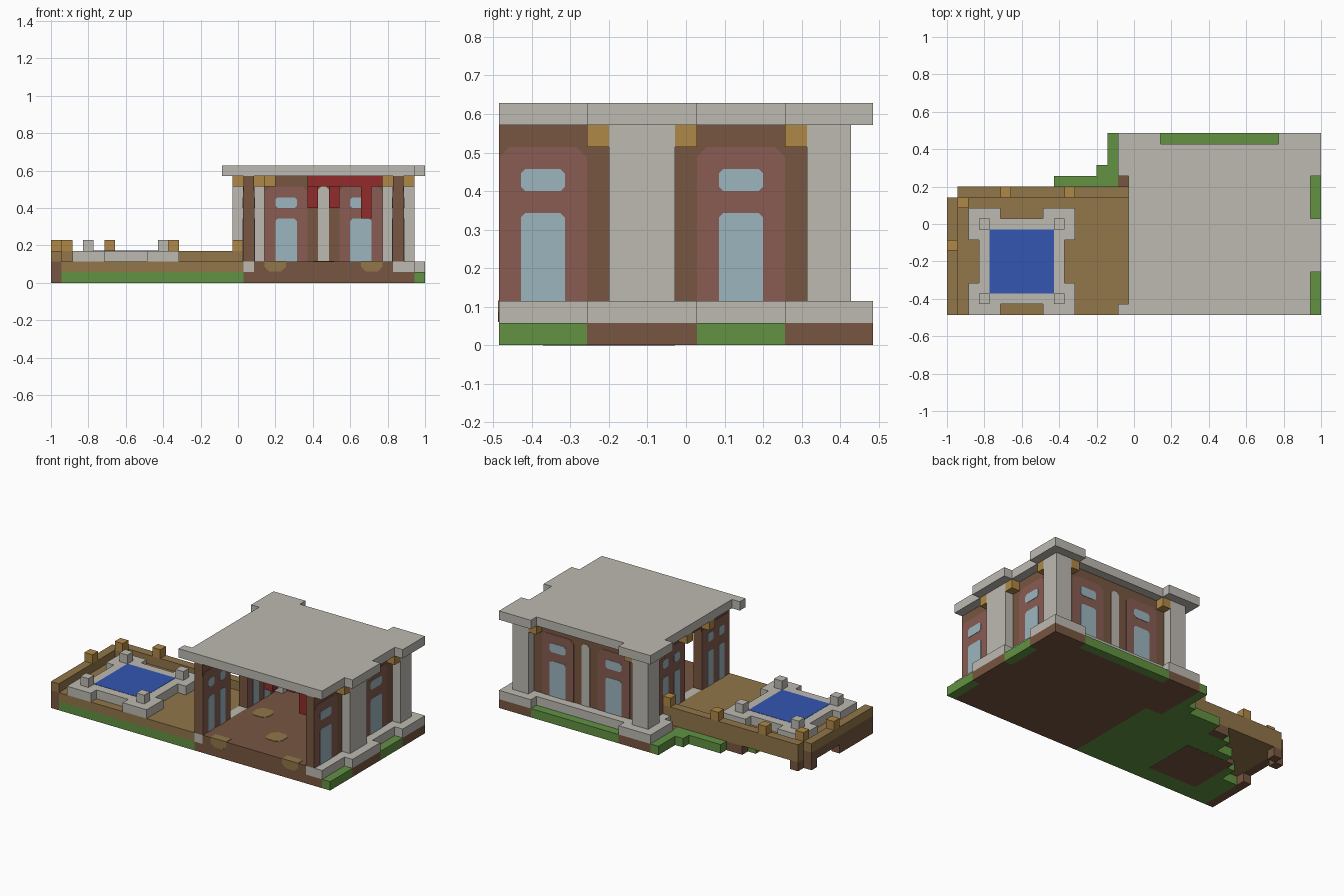
import bpy
import bmesh
from mathutils import Vector

default_cube = bpy.data.objects.get("Cube")
if default_cube:
    bpy.data.objects.remove(default_cube, do_unlink=True)

UNIT = 2 / 35                      # one building block
ORIGIN = Vector((-1, -17 * UNIT / 2, 0))


def material(name, hex_colour):
    channels = [c / 255 for c in bytes.fromhex(hex_colour)]
    linear = [((c + 0.055) / 1.055) ** 2.4 for c in channels] + [1]
    mat = bpy.data.materials.new(name)
    mat.use_nodes = True
    mat.diffuse_color = linear
    shader = mat.node_tree.nodes["Principled BSDF"]
    shader.inputs["Base Color"].default_value = linear
    shader.inputs["Roughness"].default_value = 1
    return mat


STONE = material("pale stone", "BDBAB2")
BROWN = material("earth brown", "775641")
TAN = material("tan wood", "92764A")
GOLD = material("golden wood", "B08846")
BRICK = material("dusty brick", "885C52")
GLASS = material("pale glass", "9CB5BE")
RED = material("red cloth", "932B2B")
GRASS = material("grass green", "629242")
WATER = material("pool blue", "3456B2")


def finish(name, colour, bm):
    bmesh.ops.recalc_face_normals(bm, faces=bm.faces)
    mesh = bpy.data.meshes.new(name)
    bm.to_mesh(mesh)
    bm.free()
    mesh.materials.append(colour)
    bpy.context.collection.objects.link(bpy.data.objects.new(name, mesh))


def blocks(name, colour, *boxes):
    """Boxes on the block grid: x from, x to, y from, y to, z from, z to."""
    bm = bmesh.new()
    for box in boxes:
        low, high = Vector(box[0::2]), Vector(box[1::2])
        cube = bmesh.ops.create_cube(bm, size=1)["verts"]
        for v in cube:
            spot = [(low[a] + high[a]) / 2 + v.co[a] * (high[a] - low[a]) for a in range(3)]
            v.co = ORIGIN + Vector(spot) * UNIT
    finish(name, colour, bm)


def prism(name, colour, axis, near, far, left, right, low, high, cut_low=0, cut_high=0):
    """Rectangle with clipped corners, extruded along an axis."""
    a, b = cut_low, cut_high
    outline = [(left + a, low), (right - a, low)]
    if a:
        outline.append((right, low + a))
    outline += [(right, high - b), (right - b, high)] if b else [(right, high)]
    outline += [(left + b, high), (left, high - b)] if b else [(left, high)]
    if a:
        outline.append((left, low + a))
    bm = bmesh.new()
    rings = []
    for depth in (near, far):
        ring = []
        for p, q in outline:
            spot = {"x": (depth, p, q), "y": (p, depth, q), "z": (p, q, depth)}[axis]
            ring.append(bm.verts.new(ORIGIN + Vector(spot) * UNIT))
        rings.append(ring)
    count = len(outline)
    bm.faces.new(rings[0])
    bm.faces.new(rings[1])
    for n in range(count):
        m = (n + 1) % count
        bm.faces.new((rings[0][n], rings[0][m], rings[1][m], rings[1][n]))
    finish(name, colour, bm)


def window_panel(name, axis, wall, left, right, panes):
    """Brick panel with tall and short panes, showing on both wall faces."""
    prism(name + "_panel", BRICK, axis, wall - 0.04, wall + 1.04, left, right, 2, 9, 0, 0.45)
    for n, (start, end) in enumerate(panes):
        span = (axis, wall - 0.08, wall + 1.08, start, end)
        prism(f"{name}_tall_pane_{n}", GLASS, *span, 2, 6, 0, 0.2)
        prism(f"{name}_short_pane_{n}", GLASS, *span, 7, 8, 0.2, 0.2)


# Ground: earth under the house, lawn around it
blocks("house_earth", BROWN, (18, 34, 0, 16, 0, 1), (16, 18, 11, 16, 0, 1),
       (34, 35, 4, 9, 0, 1), (34, 35, 13, 16, 0, 1),
       (16, 20, 16, 17, 0, 1), (31, 35, 16, 17, 0, 1))
blocks("house_lawn", GRASS, (34, 35, 0, 4, 0, 1), (34, 35, 9, 13, 0, 1),
       (20, 31, 16, 17, 0, 1), (15, 16, 13, 17, 0, 1),
       (14, 15, 13, 14, 0, 1), (10, 16, 11, 13, 0, 1))
lawn_steps = [(1, 3, 5), (3, 5, 7), (5, 7, 9), (7, 18, 11)]
blocks("pool_lawn", GRASS, *[(a, b, 0, depth, 0, 1) for a, b, depth in lawn_steps])
blocks("pool_earth", BROWN, (4, 10, 2, 8, -0.02, 0.5))
blocks("terrace_feet", BROWN, (0, 1, 0, 6, 0, 1), (0, 1, 10, 11, 0, 1),
       (1, 2, 11, 12, 0, 1), (8, 10, 11, 12, 0, 1), (0, 1, 0, 11, 1, 2))

# Terrace with its low wall and posts
blocks("terrace_deck", TAN, (1, 18, 0, 11, 1, 2))
blocks("terrace_wall", TAN, (0, 1, 0, 11, 2, 3), (1, 2, 10, 11, 2, 3), (1, 18, 11, 12, 1, 3))
post_spots = [(0, 6), (1, 10), (5, 11), (11, 11), (17, 11)]
blocks("terrace_posts", GOLD, *[(x, x + 1, y, y + 1, 3, 4) for x, y in post_spots])

# Pool: rim strips, square corners, posts and water
corners = [(x, y) for x in (2, 9) for y in (0, 7)]
blocks("pool_rim", STONE, (5, 9, 1, 2, 2, 3), (5, 9, 8, 9, 2, 3),
       (3, 4, 3, 7, 2, 3), (10, 11, 3, 7, 2, 3),
       *[(x, x + 3, y, y + 3, 2, 3) for x, y in corners])
blocks("pool_posts", STONE, *[(x, x + 1, y, y + 1, 3, 4) for x in (3, 10) for y in (1, 8)])
blocks("pool_water", WATER, (4, 10, 2, 8, 2, 3.03))

# Stone plinth around the house and its earthen floor
blocks("plinth", STONE, (18, 19, 0, 14, 1, 2), (32, 34, 0, 14, 1, 2),
       (34, 35, 4, 9, 1, 2), (34, 35, 13, 16, 1, 2),
       (16, 18, 13, 14, 1, 2), (17, 18, 12, 13, 1, 2), (16, 34, 14, 16, 1, 2),
       (16, 20, 16, 17, 1, 2), (31, 35, 16, 17, 1, 2))
blocks("floor", BROWN, (19, 32, 0, 14, 1, 2))
for n, x in enumerate((20, 29)):
    prism(f"front_floor_patch_{n}", TAN, "y", -0.03, 0.9, x, x + 2, 1.05, 2.04, 0.45)
for n, (x, y) in enumerate([(20, 7), (24.5, 3)]):
    prism(f"floor_patch_{n}", TAN, "z", 1.8, 2.04, x, x + 2, y, y + 2, 0.5, 0.5)

# Walls: the left one has a doorway, the front is open
blocks("left_walls", BROWN, (32, 33, 0, 14, 2, 10))
blocks("right_walls", BROWN, (18, 19, 0, 5, 2, 10), (18, 19, 8, 14, 2, 10),
       (18, 19, 5, 8, 9, 10))
blocks("back_wall", BROWN, (19, 32, 14, 15, 2, 10))
for start in (0, 9):
    begin = max(start, 0.03)
    window_panel(f"left_window_{start}", "x", 32, begin, start + 4, [(start + 1, start + 3)])
for start in (0, 8):
    begin = max(start, 0.03)
    window_panel(f"right_window_{start}", "x", 18, begin, start + 4.97,
                 [(start + 1, start + 2), (start + 3, start + 4)])
for start in (20, 27):
    window_panel(f"back_window_{start}", "y", 14, start, start + 4, [(start + 1, start + 3)])
prism("back_pilaster", STONE, "y", 13.92, 15.08, 25, 26, 2, 9, 0, 0.3)

# Columns
blocks("columns", STONE, (33, 34, 5, 8, 2, 10), (32, 34, 14, 16, 2, 10),
       (17, 19, 14, 16, 2, 10), (19, 20, 13, 14, 2, 10), (31, 32, 13, 14, 2, 10))

# Golden brackets under the roof, outside and inside
bracket_spots = [(x, y) for x in (17, 19, 31, 33) for y in (4, 8)]
bracket_spots += [(17, 13), (33, 13), (19, 15), (31, 15), (20, 13), (30, 13)]
blocks("brackets", GOLD, *[(x, x + 1, y, y + 1, 9, 10) for x, y in bracket_spots])

# Red cloth hung from the ceiling
blocks("hanging_cloth", RED, (24, 31, 3, 6, 9, 10), (24, 25, 4, 5, 7, 9),
       (26, 27, 5, 6, 7, 9), (29, 30, 3, 4, 6, 9))

# Flat roof with notched edges
blocks("roof", STONE, (17, 34, 0, 16, 10, 11), (16, 17, 0, 1, 10, 11),
       (16, 17, 13, 17, 10, 11), (34, 35, 4, 9, 10, 11), (34, 35, 13, 17, 10, 11),
       (17, 20, 16, 17, 10, 11), (31, 34, 16, 17, 10, 11))
